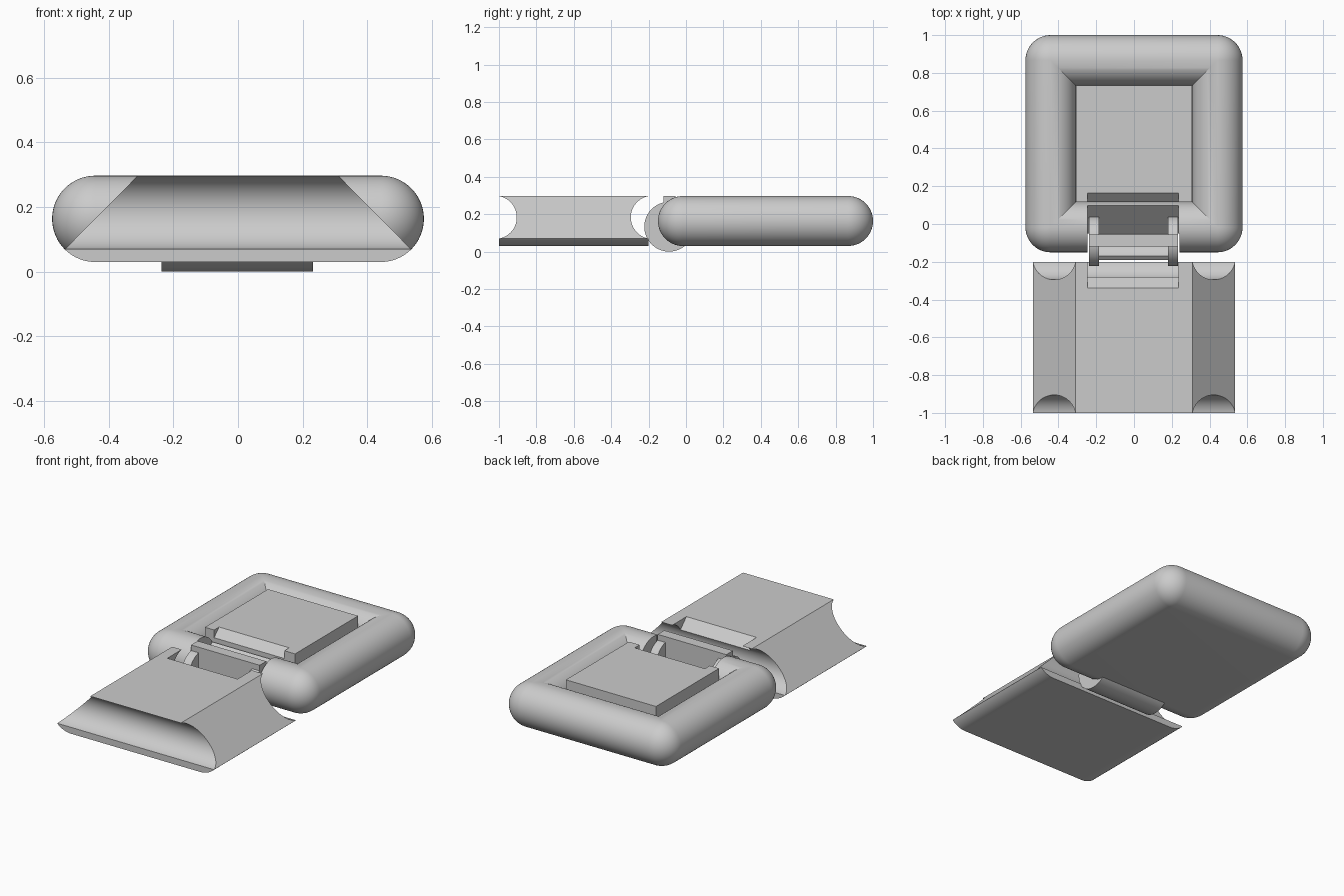
import bpy, bmesh, math
from mathutils import Matrix

if "Cube" in bpy.data.objects:
    bpy.data.objects.remove(bpy.data.objects["Cube"])

R, ZC = 0.1335, 0.1635          # tube radius and height of its centre


def finish(bm, name):
    bmesh.ops.remove_doubles(bm, verts=bm.verts, dist=1e-5)
    bmesh.ops.recalc_face_normals(bm, faces=bm.faces)
    me = bpy.data.meshes.new(name)
    bm.to_mesh(me)
    bm.free()
    ob = bpy.data.objects.new(name, me)
    bpy.context.collection.objects.link(ob)
    return ob


def prism_x(name, pts, x0, x1):
    """Extrude a (y, z) profile along x."""
    bm = bmesh.new()
    f = bm.faces.new([bm.verts.new((x0, y, z)) for y, z in pts])
    ext = bmesh.ops.extrude_face_region(bm, geom=[f])
    bmesh.ops.translate(bm, vec=(x1 - x0, 0, 0),
                        verts=[v for v in ext["geom"] if isinstance(v, bmesh.types.BMVert)])
    return finish(bm, name)


def arc(cy, cz, r, a0=0, a1=360, n=64):
    full = abs(a1 - a0) == 360
    count = n if full else n + 1
    return [(cy + r * math.cos(math.radians(a0 + (a1 - a0) * i / n)),
             cz + r * math.sin(math.radians(a0 + (a1 - a0) * i / n))) for i in range(count)]


def cut(ob, cutter):
    m = ob.modifiers.new("cut", 'BOOLEAN')
    m.operation, m.solver, m.object = 'DIFFERENCE', 'EXACT', cutter
    cutter.hide_render = True
    cutter.hide_set(True)


def smooth(ob):
    bpy.ops.object.select_all(action='DESELECT')
    bpy.context.view_layer.objects.active = ob
    ob.select_set(True)
    for m in list(ob.modifiers):
        bpy.ops.object.modifier_apply(modifier=m.name)
    bpy.ops.object.shade_smooth_by_angle(angle=math.radians(25))


# Rounded tray: rounded-rectangle loops follow the tube section, then the centre block
hx, y0, y1 = 0.4415, -0.0165, 0.8665
profile = [(R * math.cos(math.radians(a)), ZC + R * math.sin(math.radians(a)))
           for a in [-90 + 270 * i / 48 for i in range(49)]]
profile.append((-R, ZC + R))
corners = [(1, 1, 0), (-1, 1, 90), (-1, -1, 180), (1, -1, 270)]
bm = bmesh.new()
loops = []
for d, z in profile:
    loop = []
    for sx, sy, a0 in corners:
        cx, cy = sx * hx, (y1 if sy > 0 else y0)
        for i in range(13):
            a = math.radians(a0 + 90 * i / 12)
            if d > 0:
                p = (cx + d * math.cos(a), cy + d * math.sin(a), z)
            else:
                p = (cx + sx * d, cy + sy * d, z)
            loop.append(bm.verts.new(p))
    loops.append(loop)
for a, b in zip(loops, loops[1:]):
    for i in range(len(a)):
        j = (i + 1) % len(a)
        bm.faces.new((a[i], a[j], b[j], b[i]))
bm.faces.new(loops[0])
bm.faces.new(loops[-1])
bmesh.ops.remove_doubles(bm, verts=bm.verts, dist=1e-5)
bmesh.ops.dissolve_degenerate(bm, dist=1e-5, edges=bm.edges)
tray = finish(bm, "rounded_tray")

# Clasp half: trapezoid with curved lower edges, run along y
bm = bmesh.new()
right = [(0.31, ZC + R)] + arc(hx, ZC, R, -45, -90, 10)
outline = right + [(-x, z) for x, z in reversed(right)]
f = bm.faces.new([bm.verts.new((x, -1, z)) for x, z in outline])
ext = bmesh.ops.extrude_face_region(bm, geom=[f])
bmesh.ops.translate(bm, vec=(0, 0.8, 0),
                    verts=[v for v in ext["geom"] if isinstance(v, bmesh.types.BMVert)])
insert = finish(bm, "insert_block")

# Concave ends of the insert
for k, cy in enumerate((-1.0205, -0.1795)):
    cut(insert, prism_x(f"end_groove_cutter_{k}", arc(cy, 0.183, 0.1155), -0.7, 0.7))

# Hinge opening: V-shaped wedge through both halves
wedge = prism_x("hinge_wedge_cutter",
                [(-0.0875, 0.0445), (0.215, 0.347), (-0.39, 0.347)], -0.245, 0.235)
cut(insert, wedge)
cut(tray, wedge)
slot = prism_x("hinge_slot_cutter",
               [(-0.3, -0.1), (-0.05, -0.1), (-0.05, 0.4), (-0.3, 0.4)], -0.245, 0.24)
cut(tray, slot)
smooth(insert)
smooth(tray)

# Hinge: two end discs, curved lower shell and centre plate
HY, HR = -0.09, 0.133
for side, x0, x1 in (("left", -0.237, -0.185), ("right", 0.18, 0.232)):
    smooth(prism_x(f"hinge_disc_{side}", arc(HY, HR, HR), x0, x1))
smooth(prism_x("hinge_shell",
               arc(HY, HR, HR, 220, 320, 32) + arc(HY, HR, HR - 0.03, 320, 220, 32),
               -0.237, 0.232))
prism_x("hinge_plate", [(-0.12, 0.02), (-0.055, 0.02), (-0.055, 0.297), (-0.12, 0.297)],
        -0.237, 0.232)
